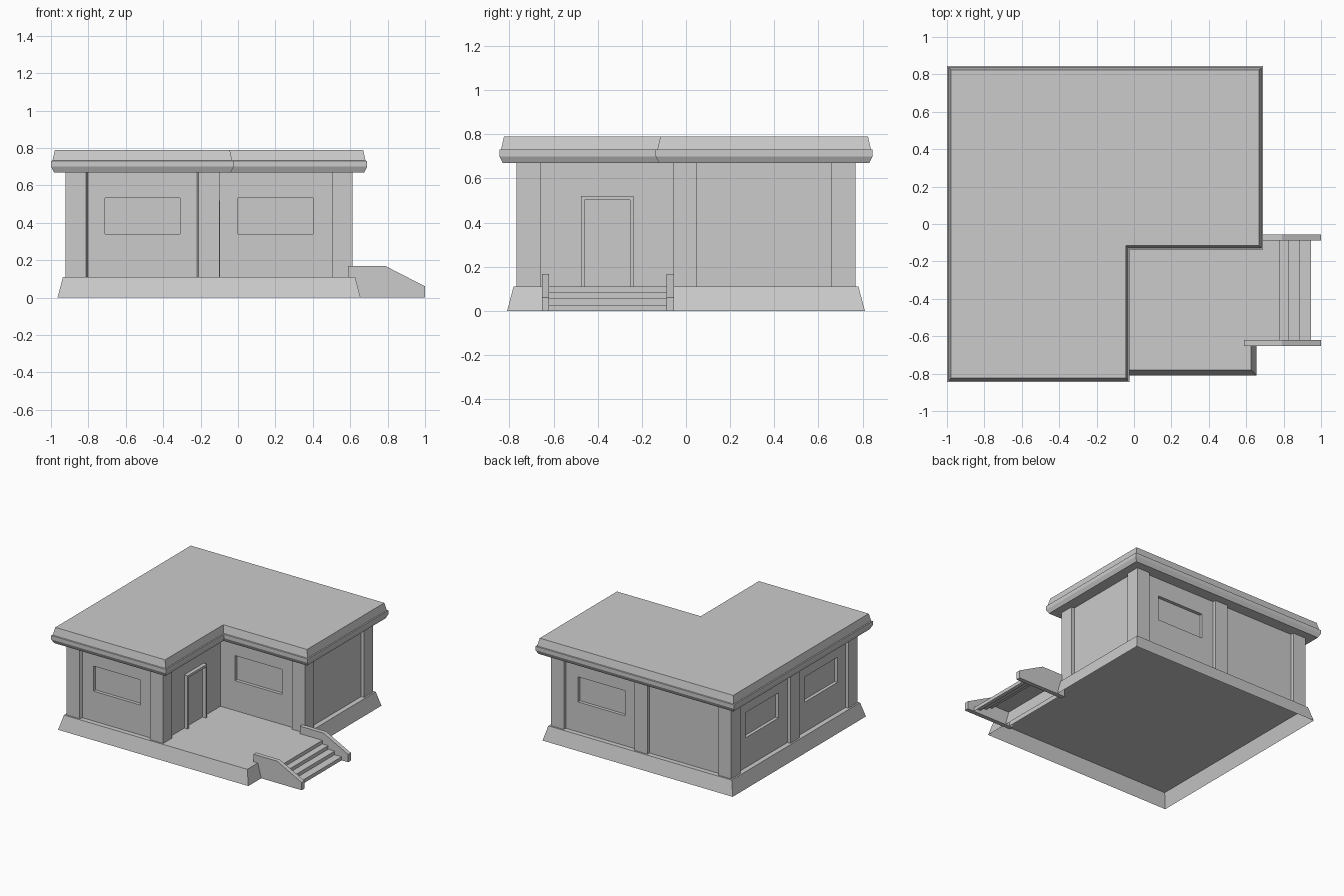
import bpy, bmesh

if "Cube" in bpy.data.objects:
    bpy.data.objects.remove(bpy.data.objects["Cube"])


def finish(name, bm):
    bmesh.ops.recalc_face_normals(bm, faces=bm.faces)
    me = bpy.data.meshes.new(name)
    bm.to_mesh(me)
    bm.free()
    ob = bpy.data.objects.new(name, me)
    bpy.context.collection.objects.link(ob)
    return ob


def drop_flat_faces(ob, *levels):
    """Open a shell by deleting faces that lie flat at the given heights."""
    bm = bmesh.new()
    bm.from_mesh(ob.data)
    flat = [f for f in bm.faces
            if any(all(abs(v.co.z - z) < 1e-4 for v in f.verts) for z in levels)]
    bmesh.ops.delete(bm, geom=flat, context='FACES')
    bm.to_mesh(ob.data)
    bm.free()


def loft(name, rings):
    """Join closed rings of 3D points and cap both ends."""
    bm = bmesh.new()
    vs = [[bm.verts.new(p) for p in ring] for ring in rings]
    n = len(vs[0])
    for a, b in zip(vs, vs[1:]):
        for i in range(n):
            j = (i + 1) % n
            bm.faces.new((a[i], a[j], b[j], b[i]))
    bm.faces.new(vs[0])
    bm.faces.new(vs[-1])
    return finish(name, bm)


def boxes(name, spans):
    """One object from boxes given as (x0, x1, y0, y1, z0, z1)."""
    bm = bmesh.new()
    for x0, x1, y0, y1, z0, z1 in spans:
        for v in bmesh.ops.create_cube(bm, size=1)['verts']:
            v.co.x = x1 if v.co.x > 0 else x0
            v.co.y = y1 if v.co.y > 0 else y0
            v.co.z = z1 if v.co.z > 0 else z0
    return finish(name, bm)


# Wall footprint: outer box, notch corner, heights, recess depth, pilaster width
X0, X1, Y0, Y1, NX, NY = -0.923, 0.613, -0.768, 0.768, -0.10, -0.06
ZB, ZT, R, W = 0.11, 0.672, 0.025, 0.11


def ell(o, z):
    """L-shaped ring, offset outward by o from the footprint."""
    return [(X0 - o, Y0 - o, z), (NX + o, Y0 - o, z), (NX + o, NY - o, z),
            (X1 + o, NY - o, z), (X1 + o, Y1 + o, z), (X0 - o, Y1 + o, z)]


def rect(o, z):
    return [(X0 - o, Y0 - o, z), (X1 + o, Y0 - o, z),
            (X1 + o, Y1 + o, z), (X0 - o, Y1 + o, z)]


# Sloped plinth that also forms the terrace, open underneath
plinth = loft("plinth", [rect(0.042, 0), rect(0.013, ZB)])
drop_flat_faces(plinth, 0)

# Roof slab with a narrow ledge around its edge
loft("roof", [ell(0.062, 0.67), ell(0.077, 0.70), ell(0.077, 0.73),
              ell(0.069, 0.732), ell(0.056, 0.79)])

# Wall shell: one outline with pilasters standing proud of recessed bays
outline = [
    (X0, Y0), (X0 + W, Y0), (X0 + W + 0.01, Y0 + R),
    (NX - W - 0.01, Y0 + R), (NX - W, Y0), (NX, Y0),
    (NX, Y0 + W), (NX - R, Y0 + W), (NX - R, NY + R),
    (X1 - W, NY + R), (X1 - W, NY), (X1, NY),
    (X1, NY + W), (X1 - R, NY + W), (X1 - R, Y1 - W), (X1, Y1 - W), (X1, Y1),
    (X1 - W, Y1), (X1 - W, Y1 - R), (NX, Y1 - R), (NX, Y1),
    (NX - W, Y1), (NX - W, Y1 - R), (X0 + W, Y1 - R), (X0 + W, Y1), (X0, Y1),
    (X0, Y1 - W), (X0 + R, Y1 - W), (X0 + R, NY + W), (X0, NY + W),
    (X0, NY), (X0 + R, NY), (X0 + R, Y0 + W), (X0, Y0 + W)]
walls = loft("walls", [[(x, y, z) for x, y in outline] for z in (ZB, ZT)])

# Window and door recesses
D = R + 0.025
WZ = (0.34, 0.533)
cuts = [(-0.71, -0.31, Y0 - 0.1, Y0 + D, *WZ),
        (0.0, 0.40, NY - 0.1, NY + D, *WZ),
        (0.0, 0.40, Y1 - D, Y1 + 0.1, *WZ),
        (X0 - 0.1, X0 + D, 0.157, 0.557, *WZ),
        (X0 - 0.1, X0 + D, -0.56, -0.16, *WZ)]
cutter = boxes("window_cutter", cuts)
mod = walls.modifiers.new("windows", 'BOOLEAN')
mod.object = cutter
mod.operation = 'DIFFERENCE'
mod.solver = 'EXACT'
bpy.context.view_layer.objects.active = walls
bpy.ops.object.modifier_apply(modifier=mod.name)
bpy.data.objects.remove(cutter)
drop_flat_faces(walls, ZB, ZT)

# Door surround, standing proud of the recessed bay
fx0, fx1 = NX - R, NX + 0.004
boxes("door_frame", [(fx0, fx1, -0.475, -0.46, ZB, 0.502),
                     (fx0, fx1, -0.253, -0.238, ZB, 0.502),
                     (fx0, fx1, -0.475, -0.238, 0.502, 0.52)])

# Entrance steps, open underneath
SY0, SY1 = -0.653, -0.055
prof = [(0.62, 0)]
for i, x in enumerate((0.945, 0.885, 0.83, 0.78)):
    prof += [(x, 0.0275 * i), (x, 0.0275 * (i + 1))]
prof.append((0.62, 0.11))
steps = loft("steps", [[(x, y, z) for x, z in prof] for y in (SY0 + 0.03, SY1 - 0.03)])
drop_flat_faces(steps, 0)

# Side walls of the steps
cheek = [(0.588, 0), (1.0, 0), (1.0, 0.06), (0.79, 0.168), (0.588, 0.168)]
for name, y in (("step_wall_front", SY0), ("step_wall_back", SY1 - 0.033)):
    loft(name, [[(x, yy, z) for x, z in cheek] for yy in (y, y + 0.033)])
